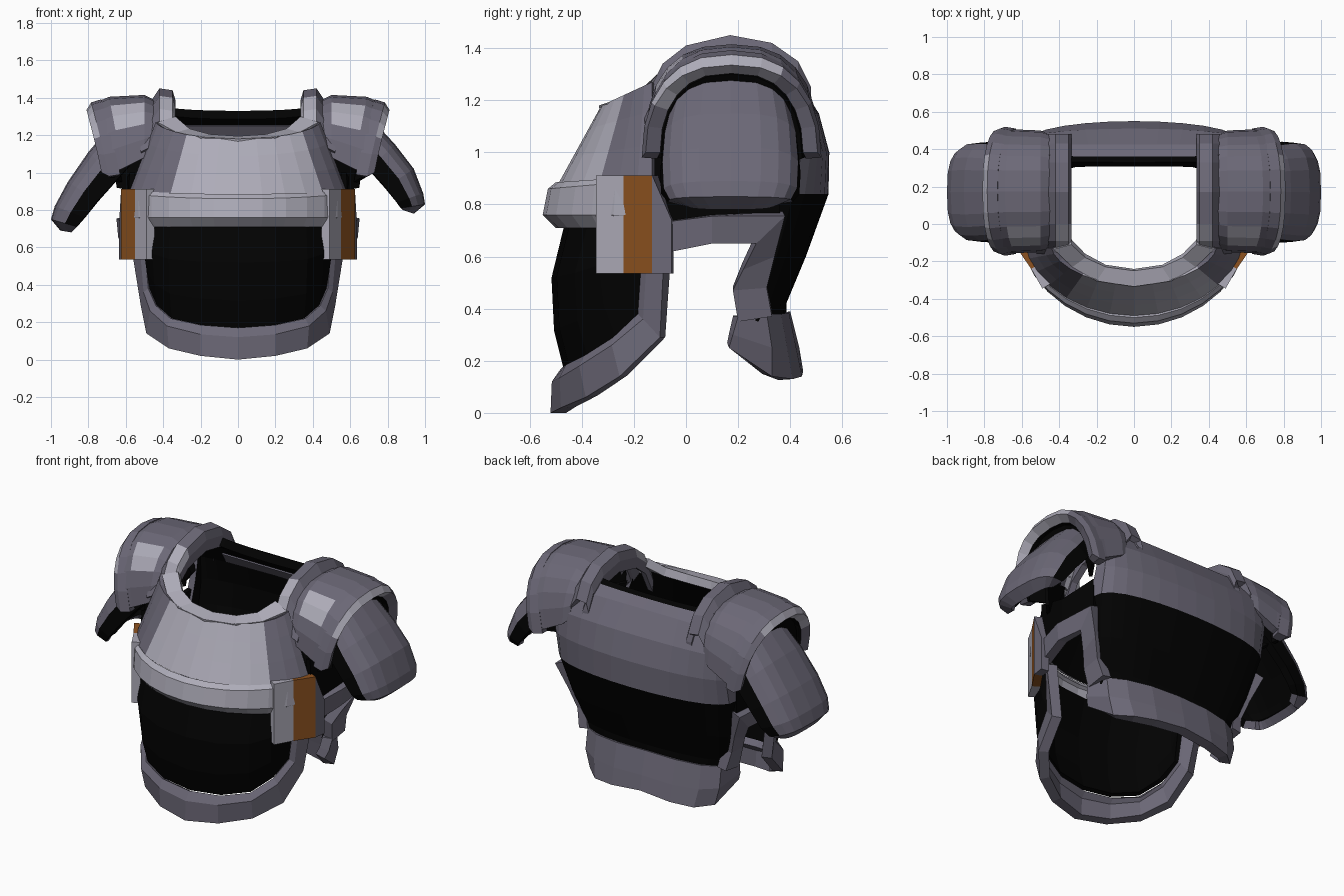
import bpy, bmesh, math
from mathutils import Vector

if "Cube" in bpy.data.objects:
    bpy.data.objects.remove(bpy.data.objects["Cube"])

LIGHT, MID, ORANGE, BLACK = range(4)
mats = []
for name, col in (("light_grey", (.42, .41, .48)), ("mid_grey", (.15, .14, .185)),
                  ("burnt_orange", (.27, .085, .014)), ("black", (.0006, .0006, .0006))):
    m = bpy.data.materials.new(name)
    m.diffuse_color = (*col, 1)
    m.use_nodes = True
    m.node_tree.nodes["Principled BSDF"].inputs["Base Color"].default_value = m.diffuse_color
    mats.append(m)


def shell(name, rows, mat, thick=.05, lined=False, mirror=True, centre=(0, .1, .7)):
    """Lofts rows of points into a plate facing away from centre, thickened inwards."""
    rule = mat if callable(mat) else (lambda i, j: mat)
    bm = bmesh.new()
    grid = [[bm.verts.new(p) for p in r] for r in rows]
    for i in range(len(grid) - 1):
        for j in range(len(grid[0]) - 1):
            f = bm.faces.new((grid[i][j], grid[i][j + 1], grid[i + 1][j + 1], grid[i + 1][j]))
            f.material_index = rule(i, j)
    bm.normal_update()
    c = Vector(centre)
    if sum(f.normal.dot(f.calc_center_median() - c) * f.calc_area() for f in bm.faces) < 0:
        bmesh.ops.reverse_faces(bm, faces=bm.faces[:])
    me = bpy.data.meshes.new(name)
    bm.to_mesh(me)
    bm.free()
    ob = bpy.data.objects.new(name, me)
    bpy.context.collection.objects.link(ob)
    for m in mats:
        me.materials.append(m)
    if mirror:
        mod = ob.modifiers.new("mirror", 'MIRROR')
        mod.use_clip = True
    sol = ob.modifiers.new("thickness", 'SOLIDIFY')
    sol.thickness = thick
    sol.offset = -1
    if lined:
        sol.material_offset = BLACK
    return ob


def lerp(a, b, t):
    return tuple(p + (q - p) * t for p, q in zip(a, b))


def arc(w, ys, yc, z, n=7, power=1.25, zs=None):
    """Half section from the centre line (y = yc) to the side (x = w, y = ys)."""
    pts = []
    for k in range(n + 1):
        a = math.pi / 2 * k / n
        c = max(math.cos(a), 0) ** power if k < n else 0
        pts.append((w * math.sin(a), ys + (yc - ys) * c, z if zs is None else zs + (z - zs) * c))
    return pts


def both(row):
    """Extends a half row over the centre line."""
    return [(-x, y, z) for x, y, z in row[:0:-1]] + row


# Upper chest, painted light over the middle
low = both(arc(.58, -.13, -.49, .88, zs=.9))
neck = both(arc(.44, -.13, -.325, 1.18, zs=1.27))
shell("upper_chest", [[lerp(a, b, t) for a, b in zip(low, neck)] for t in (0, .35, .7, 1)],
      lambda i, j: LIGHT if 4 <= j <= 10 else MID, .04, True, False)

# Neck trim
shell("neck_trim", [
    [(0, -.25, 1.195), (.15, -.23, 1.205), (.26, -.18, 1.235), (.335, -.11, 1.3)],
    [(0, -.335, 1.18), (.2, -.305, 1.19), (.33, -.23, 1.215), (.43, -.135, 1.27)]], LIGHT, .05)

# Chest band
shell("chest_band", [arc(.575, -.13, -.50, .885, zs=.91), arc(.59, -.13, -.53, .86, zs=.895),
                     arc(.59, -.13, -.55, .76), arc(.56, -.13, -.50, .71)], LIGHT, .05)

# Side tabs with the orange stripe
tab = [(.49, -.345), (.55, -.24), (.625, -.13), (.635, -.055)]
shell("side_tab", [[(x, y, z if z < .6 or j < 3 else .74 - (.91 - z) * .1)
                    for j, (x, y) in enumerate(tab)] for z in (.912, .72, .535)],
      lambda i, j: (LIGHT, ORANGE, MID)[j], .05)

# Abdomen and the bevelled rim around it
rim_in = [(0, -.48, .17), (.2, -.46, .185), (.36, -.39, .22), (.44, -.28, .29),
          (.48, -.185, .38), (.5, -.17, .6)]
rim_mid = [(0, -.515, .12), (.2, -.485, .135), (.38, -.41, .18), (.47, -.285, .26),
           (.505, -.165, .36), (.525, -.15, .6)]
rim_out = [(0, -.52, .0), (.2, -.48, .02), (.37, -.385, .06), (.49, -.255, .14),
           (.52, -.1, .29), (.57, -.085, .6)]
top = [(0, -.47, .75), (.2, -.45, .75), (.37, -.38, .75), (.46, -.3, .75),
       (.5, -.21, .75), (.52, -.13, .75)]
belly = [[(x * (.985 + .03 * math.sin(math.pi * t)), y + .01 - .055 * math.sin(math.pi * t), z)
          for x, y, z in (lerp(a, b, t) for a, b in zip(rim_in, top))] for t in (0, .25, .6, 1)]
shell("abdomen", belly, BLACK, .03)
shell("front_rim", [rim_out, rim_mid, rim_in], MID, .06)

# Back plate: z, half width, side y, centre y, side z
sections = [(1.33, .4, .335, .33, 1.37), (1.315, .45, .37, .36, 1.35), (1.28, .56, .42, .425, 1.27),
            (1.15, .6, .42, .51, 1.14), (1.0, .6, .38, .55, 1.0), (.84, .6, .33, .547, .84),
            (.6, .55, .28, .46, .6), (.42, .5, .23, .385, .42), (.34, .48, .21, .385, .34)]
shell("back_plate", [arc(w, ys, yc, z, 7, .65, zs) for z, w, ys, yc, zs in sections],
      lambda i, j: MID if 0 < i < 5 else BLACK, .05, True)
shell("collar_lining", [[(0, .322, 1.255), (.33, .322, 1.255)], [(0, .37, 1.19), (.33, .36, 1.19)]],
      MID, .009)

# Back rim
shell("back_rim", [
    [(0, .4, .39), (.2, .395, .385), (.36, .365, .38), (.46, .31, .38), (.51, .2, .37)],
    [(0, .435, .25), (.2, .425, .24), (.36, .39, .24), (.46, .33, .25), (.5, .18, .3)],
    [(0, .45, .16), (.2, .445, .14), (.34, .41, .13), (.43, .33, .14), (.48, .165, .25)]],
    MID, .06)

# Waist strap running into the back edge trim
shell("waist_strap", [
    [(.61, -.1, .73), (.65, .1, .755), (.635, .38, .755), (.57, .34, .6), (.53, .31, .48),
     (.505, .33, .37)],
    [(.6, -.1, .61), (.64, .1, .65), (.62, .27, .65), (.56, .22, .55), (.52, .18, .47),
     (.505, .2, .35)]], MID, .06)

# Dark side panel and armpit
shell("side_panel", [[(.58, -.12, 1.0), (.61, .1, .93), (.6, .36, .95)],
                     [(.59, -.12, .72), (.61, .1, .72), (.6, .36, .72)]], BLACK, .03)
shell("armpit", [[(.46, -.08, 1.14), (.66, .0, 1.08)], [(.55, -.1, .9), (.65, .0, .92)]],
      BLACK, .02)

# Collar straps over the shoulders
ridge = [(-.16, 1.2), (-.09, 1.34), (0, 1.41), (.17, 1.45), (.33, 1.42), (.43, 1.35), (.48, 1.25)]
shell("collar_strap", [[(x, y, z - d) for y, z in ridge]
                       for x, d in ((.34, .13), (.335, .06), (.35, .01), (.42, 0), (.46, .06),
                                    (.52, .09))],
      lambda i, j: LIGHT if j < 2 and 0 < i < 3 else MID, .04, centre=(.45, .17, 1.0))


# Shoulder caps: arches along y, leaning outwards at the top
def arch(xt, xb, zt, zb, ry, n=12):
    pts = []
    for k in range(n + 1):
        a = math.pi * k / n
        c, s = math.cos(a), max(math.sin(a), 0)
        pts.append((xb + (xt - xb) * s, .175 - ry * math.copysign(abs(c) ** .8, c),
                    zb + (zt - zb) * s ** .9))
    return pts


shell("shoulder_cap", [arch(.44, .46, 1.385, 1.12, .31), arch(.5, .5, 1.415, 1.08, .325),
                       arch(.69, .62, 1.405, 1.02, .33), arch(.77, .68, 1.37, 1.0, .335)],
      lambda i, j: LIGHT if i == 1 and j in (2, 3) else MID, .05, True, centre=(.6, .17, 1.05))
shell("shoulder_rim", [arch(.73, .63, 1.392, .99, .335), arch(.785, .69, 1.375, .98, .345),
                       arch(.81, .73, 1.335, 1.0, .33)],
      lambda i, j: LIGHT if i == 1 and 2 <= j <= 7 else MID, .06, True, centre=(.6, .17, 1.05))
# Dark sleeve closing the gap between cap and arm guard
shell("sleeve", [arch(.72, .67, 1.31, .98, .28), arch(.66, .62, 1.2, .95, .2)],
      BLACK, .02, centre=(.9, .17, 1.0))


# Upper arm guards, the one on -x hanging a little lower
def arm_guard(name, side, outer, inner):
    rows = []
    widths = (.23, .26, .27, .265, .24, .17)
    for (px, pz), (ex, ez), ry in zip(outer, inner, widths):
        row = []
        for k in range(11):
            a = math.pi * k / 10
            c, s = math.cos(a), max(math.sin(a), 0) ** .65
            row.append((side * (ex + (px - ex) * s),
                        .17 - ry * math.copysign(abs(c) ** .7, c), ez + (pz - ez) * s))
        rows.append(row)
    shell(name, rows, lambda i, j: BLACK if j in (0, 9) and i < 4 else MID,
          .05, True, False, centre=(side * .6, .17, .85))


arm_guard("arm_guard_right", 1,
          [(.72, 1.28), (.84, 1.15), (.94, 1.02), (.99, .89), (1.0, .83), (.94, .78)],
          [(.62, 1.12), (.70, 1.02), (.79, .92), (.85, .84), (.87, .81), (.88, .80)])
arm_guard("arm_guard_left", -1,
          [(.68, 1.25), (.80, 1.11), (.91, .95), (.98, .82), (1.0, .75), (.95, .69)],
          [(.56, 1.06), (.65, .96), (.75, .85), (.82, .76), (.86, .71), (.89, .68)])
